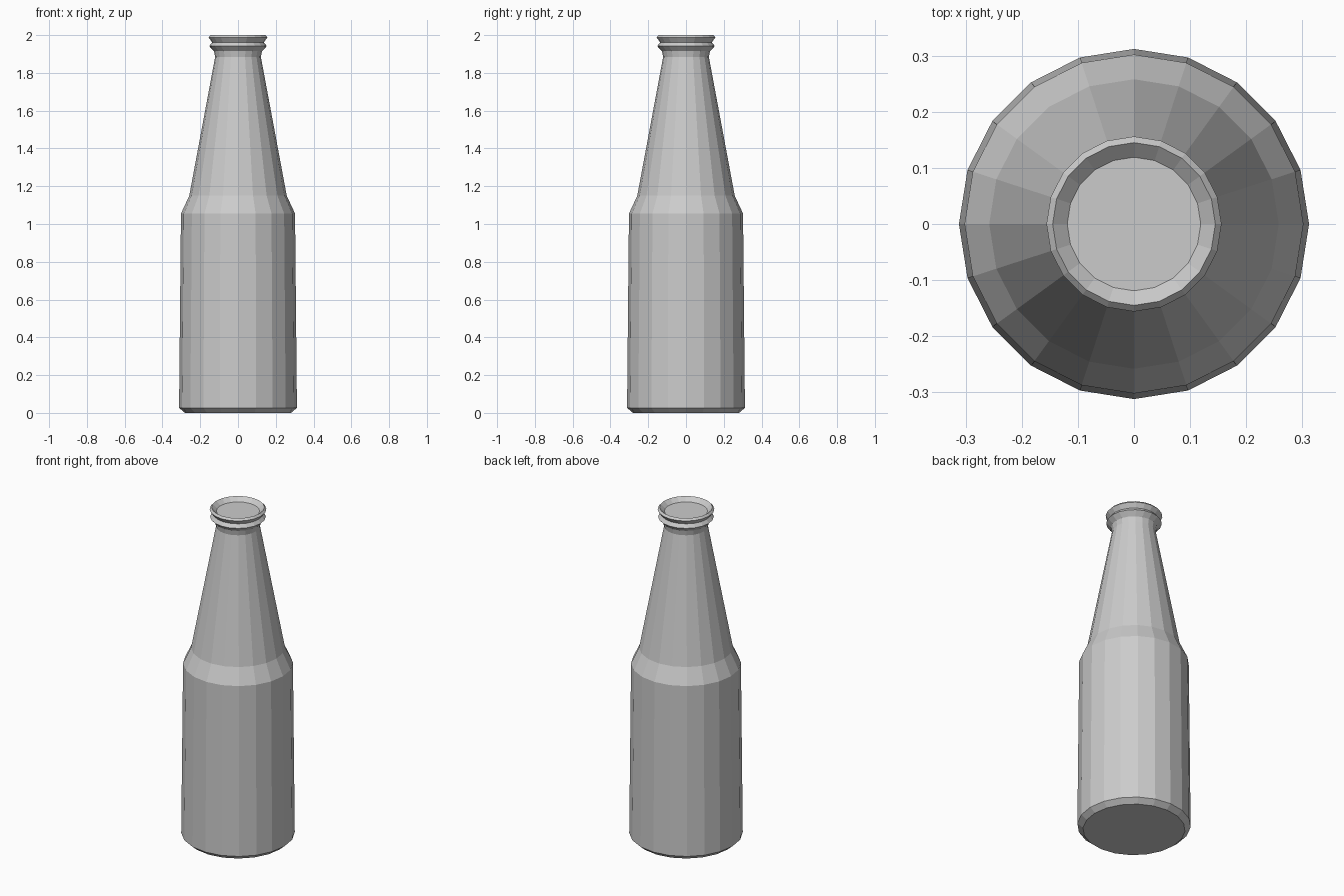
import bpy, bmesh
from math import sin, cos, tau

if "Cube" in bpy.data.objects:
    bpy.data.objects.remove(bpy.data.objects["Cube"])

SIDES = 20

# Bottle outline from base to recessed mouth: (radius, height)
PROFILE = [
    (0.281, 0.0), (0.312, 0.027),      # chamfered base
    (0.302, 1.055), (0.258, 1.15),     # body and shoulder
    (0.121, 1.885), (0.127, 1.915),    # neck and flare
    (0.153, 1.942), (0.137, 1.962),    # lower lip ring and groove
    (0.156, 1.988), (0.145, 2.0),      # upper lip
    (0.119, 1.976),                    # inner edge of the mouth
]


def lathe(name, profile, sides):
    bm = bmesh.new()
    rings = [[bm.verts.new((r * cos(tau * i / sides), r * sin(tau * i / sides), z))
              for i in range(sides)] for r, z in profile]
    for a, b in zip(rings, rings[1:]):
        for i in range(sides):
            j = (i + 1) % sides
            bm.faces.new((a[i], a[j], b[j], b[i]))
    # Flat bottom and mouth disc
    bm.faces.new(rings[0][::-1])
    bm.faces.new(rings[-1])
    mesh = bpy.data.meshes.new(name)
    bm.to_mesh(mesh)
    bm.free()
    obj = bpy.data.objects.new(name, mesh)
    bpy.context.collection.objects.link(obj)
    return obj


lathe("bottle", PROFILE, SIDES)
